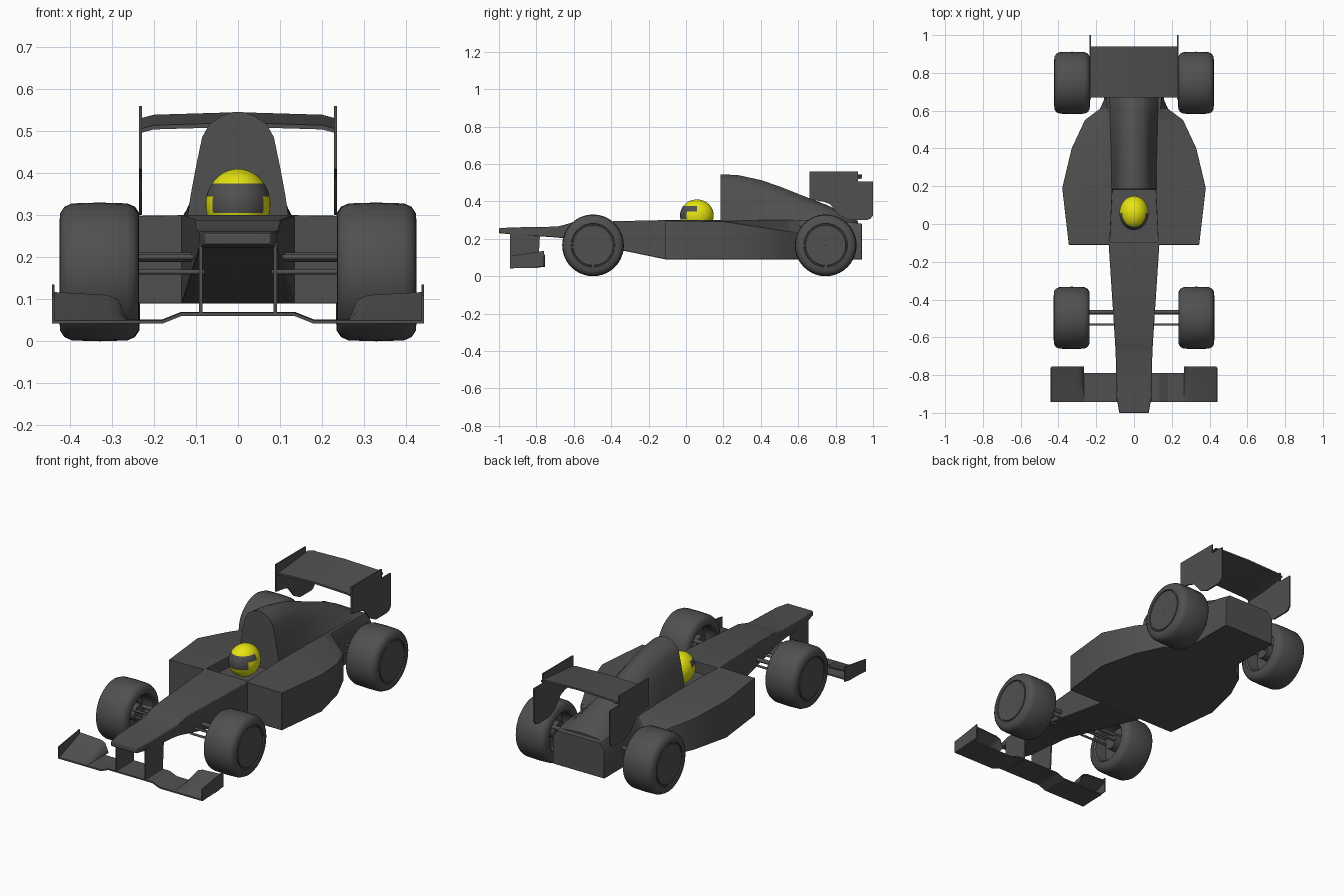
import bpy, bmesh, math
from mathutils import Vector

if "Cube" in bpy.data.objects:
    bpy.data.objects.remove(bpy.data.objects["Cube"], do_unlink=True)


def material(name, rgb):
    m = bpy.data.materials.new(name)
    m.use_nodes = True
    m.diffuse_color = (*rgb, 1)
    m.node_tree.nodes["Principled BSDF"].inputs["Base Color"].default_value = (*rgb, 1)
    return m


GREY = material("dark_grey", (0.08, 0.08, 0.08))
YELLOW = material("helmet_yellow", (0.8, 0.78, 0.005))


def finish(name, bm, mat=GREY, angle=35):
    bmesh.ops.recalc_face_normals(bm, faces=bm.faces)
    mesh = bpy.data.meshes.new(name)
    bm.to_mesh(mesh)
    bm.free()
    ob = bpy.data.objects.new(name, mesh)
    bpy.context.collection.objects.link(ob)
    mesh.materials.append(mat)
    bpy.ops.object.select_all(action='DESELECT')
    ob.select_set(True)
    bpy.context.view_layer.objects.active = ob
    bpy.ops.object.shade_smooth_by_angle(angle=math.radians(angle))
    return ob


def loft(name, rings, loop=False, angle=35):
    """Skin a list of closed rings and cap the ends."""
    bm = bmesh.new()
    vs = [[bm.verts.new(p) for p in r] for r in rings]
    n = len(vs[0])
    pairs = list(zip(vs, vs[1:])) + ([(vs[-1], vs[0])] if loop else [])
    for a, b in pairs:
        for i in range(n):
            j = (i + 1) % n
            bm.faces.new((a[i], a[j], b[j], b[i]))
    if not loop:
        bm.faces.new(vs[0])
        bm.faces.new(vs[-1])
    return finish(name, bm, angle=angle)


def mirrored(half, y):
    """Full cross-section at y from the +x half, bottom to top."""
    left = [(-x, z) for x, z in reversed(half) if x > 0]
    return [(x, y, z) for x, z in half + left]


def plate(name, outline, x0, x1):
    """Side outline in y, z extruded between two x positions."""
    return loft(name, [[(x, y, z) for y, z in outline] for x in (x0, x1)], angle=25)


def rod(name, a, b, r):
    a, b = Vector(a), Vector(b)
    bm = bmesh.new()
    bmesh.ops.create_cone(bm, cap_ends=True, segments=12, radius1=r, radius2=r, depth=(b - a).length)
    q = (b - a).to_track_quat('Z', 'Y')
    for v in bm.verts:
        v.co = q @ v.co + (a + b) / 2
    return finish(name, bm)


def bevel(ob, width):
    m = ob.modifiers.new("soft_edges", 'BEVEL')
    m.width, m.segments, m.limit_method = width, 2, 'ANGLE'
    m.angle_limit = math.radians(40)


# Main body with side pods
stations = [(-.11, .345, .297, .13, .30), (.19, .38, .293, .13, .30), (.4, .33, .262, .13, .30),
            (.55, .26, .238, .13, .30), (.61, .18, .232, .14, .30), (.66, .158, .235, .145, .30),
            (.85, .158, .25, .14, .295), (.94, .158, .24, .13, .28)]
body = loft("body", [mirrored([(.8 * wi, .09), (w, .09), (w, ze), (wi, zt)], y)
                     for y, w, ze, wi, zt in stations], angle=30)
cutter = loft("cockpit_cutter", [mirrored([(w, .24), (w, .4)], y) for y, w in ((-.095, .128), (.184, .115))])
cut = body.modifiers.new("cockpit", 'BOOLEAN')
cut.operation, cut.object = 'DIFFERENCE', cutter
bpy.context.view_layer.objects.active = body
bpy.ops.object.modifier_apply(modifier=cut.name)
bpy.data.objects.remove(cutter, do_unlink=True)
bevel(body, .006)

# Nose
nose = [(-1, .078, .257, .23), (-.92, .092, .261, .222), (-.69, .097, .265, .207),
        (-.65, .099, .275, .202), (-.6, .102, .289, .191), (-.11, .134, .30, .09), (-.1, .134, .30, .09)]
bevel(loft("nose", [mirrored([(w, b), (w, t)], y) for y, w, t, b in nose]), .004)

# Engine cover: bell-shaped sections falling to the rear
bell = [(1, 0), (.92, .25), (.82, .5), (.7, .77), (.56, .89), (.3, .97), (.1, 1)]
cover = [(.184, .122, .545), (.28, .122, .54), (.4, .125, .514), (.5, .13, .48),
         (.6, .135, .44), (.75, .14, .382), (.85, .135, .335), (.92, .12, .295)]
rings = []
for i, (y, w, top) in enumerate(cover):
    # the flanks pinch in towards the rear, leaving a narrow ridge
    k = 1 + .9 * min(1, max(0, (y - .2) / .4))
    rings.append(mirrored([(w * f ** k if f < 1 else w, .285 + (top - .285) * t) for f, t in bell], y))
loft("engine_cover", rings, angle=50)

# Helmet with visor
bm = bmesh.new()
bmesh.ops.create_uvsphere(bm, u_segments=48, v_segments=40, radius=1)
for v in bm.verts:
    v.co = Vector((v.co.x * .077, v.co.y * .09 + .058, v.co.z * .085 + .325))
helmet = finish("helmet", bm, YELLOW, 60)
helmet.data.materials.append(GREY)
for f in helmet.data.polygons:
    c = f.center
    if .304 < c.z < .376 and (c.y < 0 or (c.y < .06 and c.z > .342)):
        f.material_index = 1

# Rear wing blade, slightly arched across the span
foil = [(.67, .51), (.67, .52), (.78, .53), (.94, .545), (.94, .536), (.78, .514)]
loft("rear_wing", [[(x, y, z - d) for y, z in foil] for x, d in
                   ((-.23, .014), (-.2, .006), (0, 0), (.2, .006), (.23, .014))], angle=40)

wing_plate = [(.66, .41), (.66, .56), (.92, .56), (.92, .507), (1, .507), (1, .325), (.985, .306),
              (.965, .30), (.87, .30), (.82, .325), (.77, .385), (.73, .40)]
pylon = [(-.94, .06), (-.94, .235), (-.78, .235), (-.79, .06)]
front_plate = [(-.942, .042), (-.942, .108), (-.76, .135), (-.76, .052)]

# Tyre half-profile: x offset from the inner side, radius
tyre = [(.07, .001), (.07, .1), (.008, .106), (0, .115), (.002, .14), (.012, .155), (.03, .163),
        (.095, .165), (.16, .163), (.178, .155), (.188, .14), (.19, .117), (.184, .115),
        (.184, .109), (.188, .107), (.186, .001)]

for s, side in ((1, "left"), (-1, "right")):
    plate(side + "_rear_wing_endplate", wing_plate, s * .228, s * .236)
    plate(side + "_front_wing_pylon", pylon, s * .085, s * .093)
    plate(side + "_front_wing_endplate", front_plate, s * .436, s * .442)

    # Front wing flap, rising to the rear with a sloping inner edge
    loft(side + "_front_wing_flap",
         [[(s * x, y, z) for y, z in ((-.94, .05), (-.85, h * .4 + .055), (-.755, h + .055),
                                      (-.755, h + .048), (-.85, h * .4 + .047), (-.94, .045))]
          for x, h in ((.265, 0), (.285, .045), (.31, .055), (.438, .062))], angle=50)

    for end, y, x0 in (("front", -.497, .235), ("rear", .747, .233)):
        steps = 40
        loft(f"{side}_{end}_wheel",
             [[(s * (x0 + x), y + r * math.cos(a), .165 + r * math.sin(a)) for x, r in tyre]
              for a in (math.tau * i / steps for i in range(steps))], loop=True, angle=40)
        # Axle and wishbones
        for i, (dy, z, r) in enumerate(((.03, .2, .011), (-.035, .165, .006), (.03, .165, .006),
                                        (-.035, .2, .006))):
            rod(f"{side}_{end}_suspension_arm_{i + 1}", (s * .08, y + dy, z),
                (s * (x0 + .075), y + dy, z), r)
        rod(f"{side}_{end}_hub", (s * (x0 + .02), y, .175), (s * (x0 + .08), y, .175), .045)

# Front wing main plane with raised centre
span = [(-.44, .042), (-.18, .042), (-.135, .06), (.135, .06), (.18, .042), (.44, .042)]
loft("front_wing", [[(x, -.942, z), (x, -.79, z + .003), (x, -.79, z + .01), (x, -.942, z + .008)]
                    for x, z in span], angle=15)
